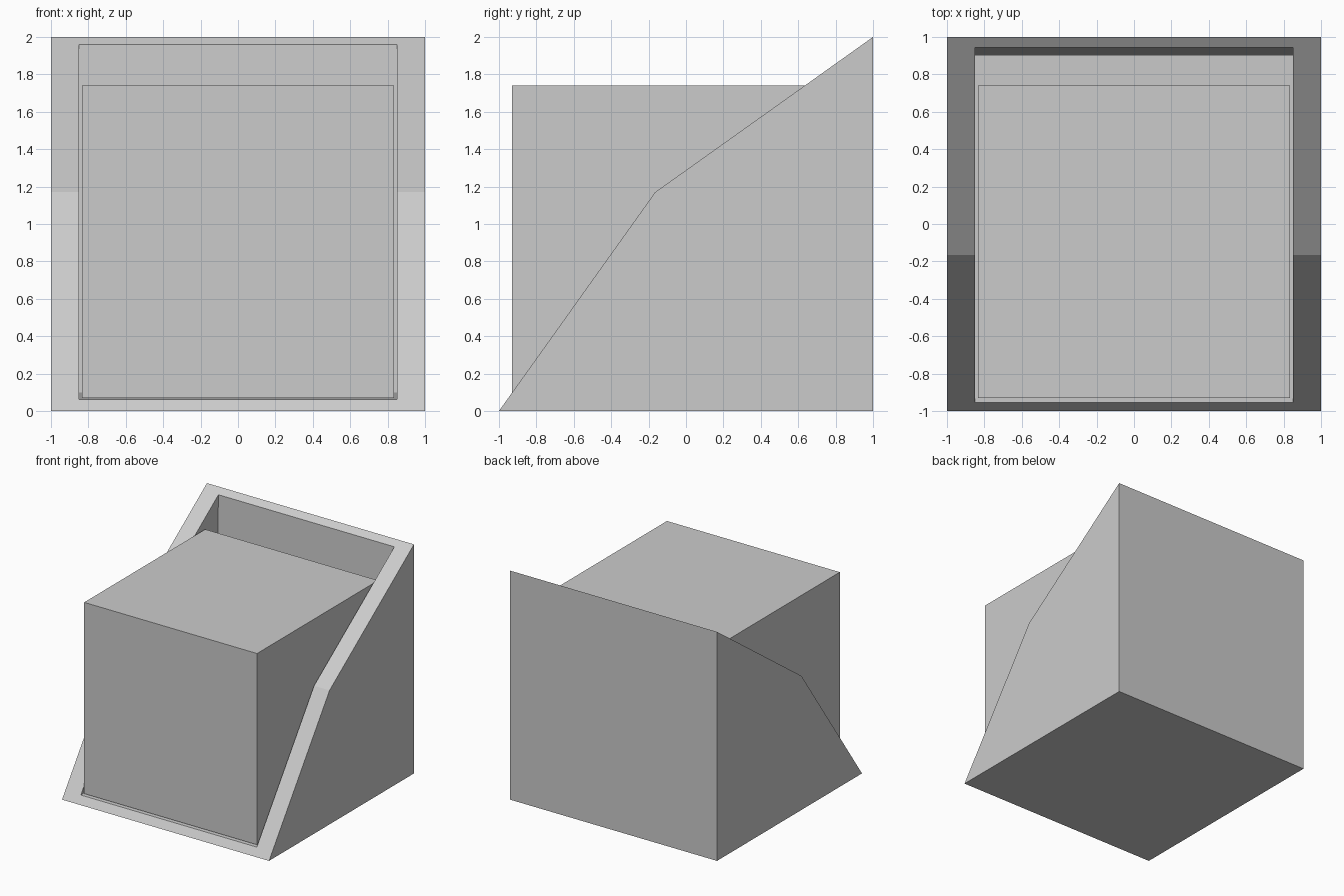
import bpy, bmesh

if "Cube" in bpy.data.objects:
    bpy.data.objects.remove(bpy.data.objects["Cube"])

def finish(bm, name):
    bmesh.ops.recalc_face_normals(bm, faces=bm.faces)
    mesh = bpy.data.meshes.new(name)
    bm.to_mesh(mesh)
    bm.free()
    obj = bpy.data.objects.new(name, mesh)
    bpy.context.collection.objects.link(obj)
    return obj

# Side profiles (y, z): front lip, rim kink, back lip, back bottom
outer = [(-1, 0), (-0.165, 1.17), (1, 2), (1, 0)]
inner = [(-0.955, 0.063), (-0.165, 1.17), (0.944, 1.96), (0.90, 0.10)]

# Slant-cut bin with thick side walls
bm = bmesh.new()

def skin(profile, half):
    """Side walls, floor and back of one skin; returns its rim loop."""
    left, right = ([bm.verts.new((s * half, y, z)) for y, z in profile] for s in (-1, 1))
    bm.faces.new(left)
    bm.faces.new(right)
    for a, b in ((2, 3), (3, 0)):
        bm.faces.new((left[a], left[b], right[b], right[a]))
    return left[:3] + right[2::-1]

rim_out = skin(outer, 1.0)
rim_in = skin(inner, 0.85)
for i in range(6):
    j = (i + 1) % 6
    bm.faces.new((rim_out[i], rim_out[j], rim_in[j], rim_in[i]))
finish(bm, "slanted_bin")

# Block resting in the bin
bm = bmesh.new()
bmesh.ops.create_cube(bm, size=1.67)
block = finish(bm, "inner_block")
block.location = (0, -0.095, 0.905)
